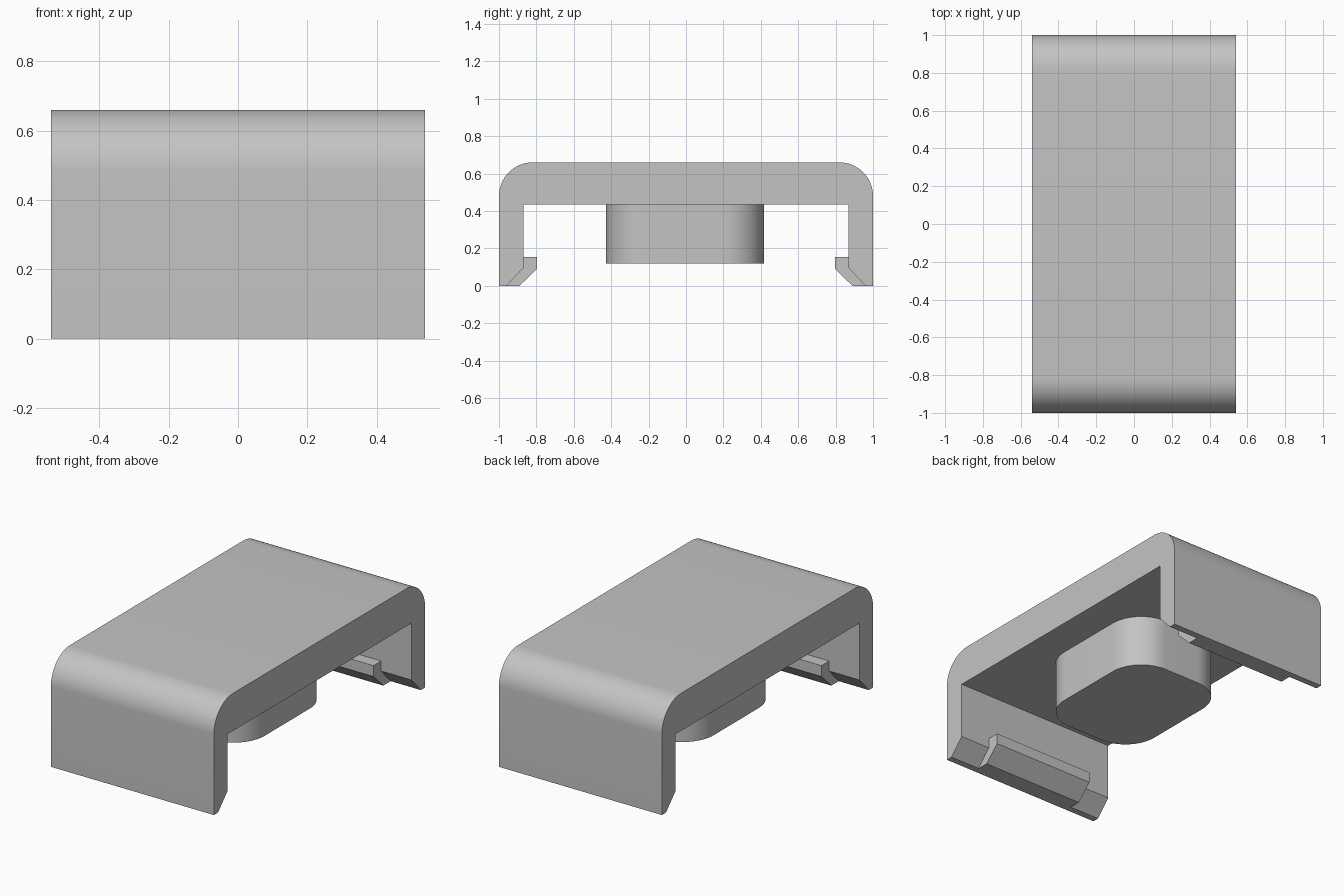
import bpy
import bmesh
from math import cos, sin, pi, radians
from mathutils import Vector

old = bpy.data.objects.get("Cube")
if old:
    bpy.data.objects.remove(old, do_unlink=True)

grey = bpy.data.materials.new("plain grey")
grey.use_nodes = True
colour = (0.55, 0.55, 0.55, 1)
grey.diffuse_color = colour
grey.node_tree.nodes["Principled BSDF"].inputs["Base Color"].default_value = colour


def arc(cx, cy, r, start, steps=16):
    """Quarter circle, counter-clockwise from the start angle."""
    angles = [start + pi / 2 * i / steps for i in range(steps + 1)]
    return [(cx + r * cos(a), cy + r * sin(a)) for a in angles]


def extrude(name, points, direction):
    """Closed prism from a 3D outline."""
    bm = bmesh.new()
    face = bm.faces.new([bm.verts.new(p) for p in points])
    result = bmesh.ops.extrude_face_region(bm, geom=[face], use_keep_orig=True)
    moved = [g for g in result["geom"] if isinstance(g, bmesh.types.BMVert)]
    bmesh.ops.translate(bm, verts=moved, vec=Vector(direction))
    bmesh.ops.recalc_face_normals(bm, faces=bm.faces)
    mesh = bpy.data.meshes.new(name)
    bm.to_mesh(mesh)
    bm.free()
    mesh.materials.append(grey)
    obj = bpy.data.objects.new(name, mesh)
    bpy.context.collection.objects.link(obj)
    bpy.ops.object.select_all(action="DESELECT")
    obj.select_set(True)
    bpy.context.view_layer.objects.active = obj
    bpy.ops.object.shade_smooth_by_angle(angle=radians(30))
    return obj


def side_prism(name, profile, half_width):
    """Profile in y and z, extruded evenly across x."""
    points = [(-half_width, y, z) for y, z in profile]
    return extrude(name, points, (2 * half_width, 0, 0))


# Channel-shaped cover: rounded shoulders, thin walls, chamfered lower lips
height, shoulder = 0.66, 0.18
half = [(0, height)]
half += arc(1 - shoulder, height - shoulder, shoulder, 0)[::-1]
half += [(1, 0), (0.96, 0), (0.87, 0.095), (0.87, 0.435)]
mirrored = [(-y, z) for y, z in reversed(half[1:])]
side_prism("cover", half + mirrored, 0.54)

# Snap hooks inside the front and back walls
hook = [(0.87, 0.155), (0.797, 0.155), (0.797, 0.09),
        (0.89, 0), (0.96, 0), (0.87, 0.095)]
for name, side in (("front_hook", -1), ("back_hook", 1)):
    side_prism(name, [(side * y, z) for y, z in hook], 0.34)

# Rounded block hanging from the underside
hx, hy, r = 0.33, 0.422, 0.21
outline = []
for i, (sx, sy) in enumerate([(1, 1), (-1, 1), (-1, -1), (1, -1)]):
    outline += arc(sx * (hx - r), sy * (hy - r) - 0.005, r, i * pi / 2)
extrude("hanging_block", [(x, y, 0.12) for x, y in outline], (0, 0, 0.315))
